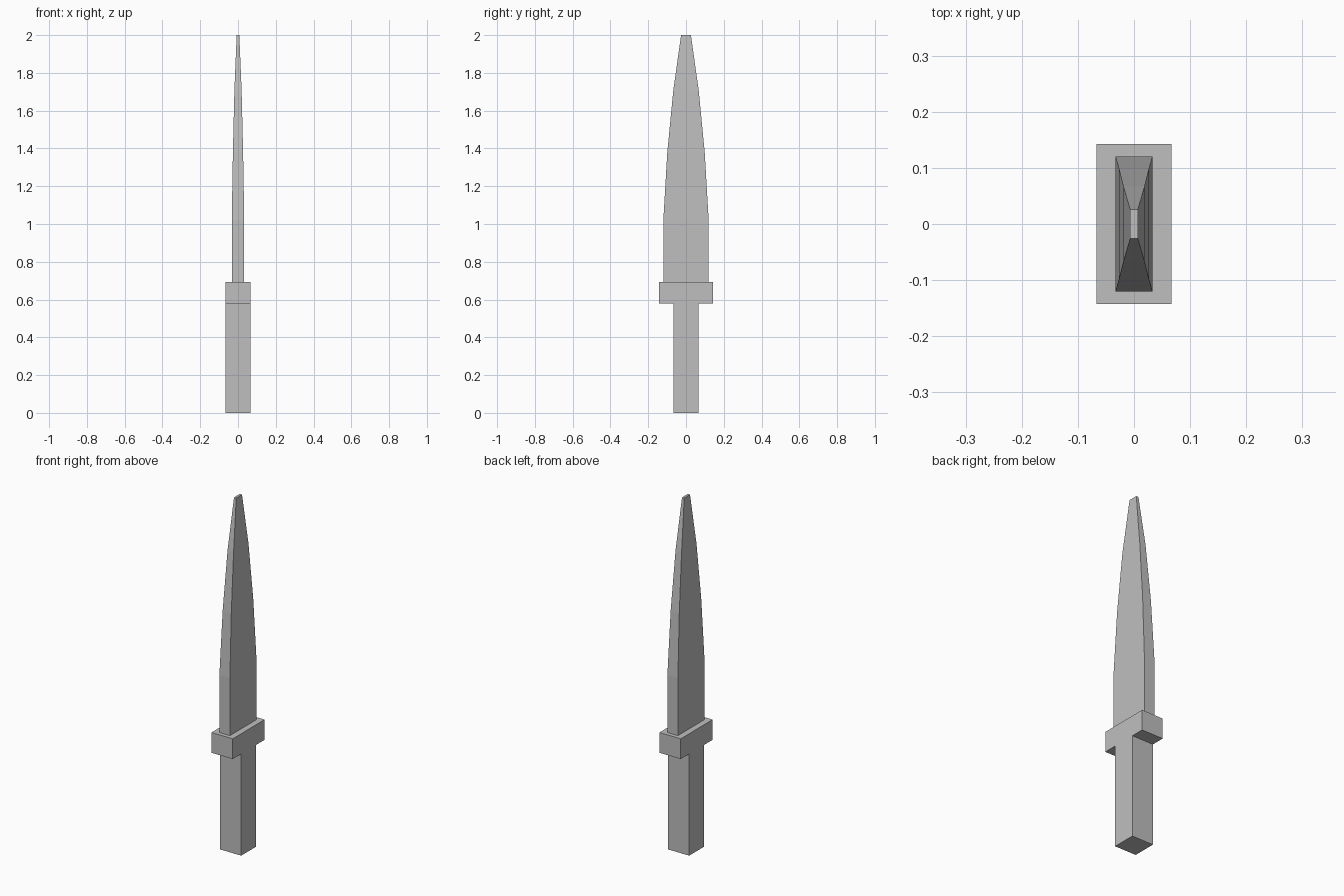
import bpy
import bmesh

cube = bpy.data.objects.get("Cube")
if cube:
    bpy.data.objects.remove(cube, do_unlink=True)

steel = bpy.data.materials.new("plain grey")
steel.use_nodes = True
grey = (0.52, 0.52, 0.52, 1)
steel.diffuse_color = grey
steel.node_tree.nodes["Principled BSDF"].inputs["Base Color"].default_value = grey


def loft(name, rings):
    """Flat-sided part through rectangular rings (half x, half y, z)."""
    bm = bmesh.new()
    loops = [[bm.verts.new((sx * hx, sy * hy, z))
              for sx, sy in ((-1, -1), (1, -1), (1, 1), (-1, 1))]
             for hx, hy, z in rings]
    for low, high in zip(loops, loops[1:]):
        for i in range(4):
            j = (i + 1) % 4
            bm.faces.new((low[i], low[j], high[j], high[i]))
    bm.faces.new(loops[0][::-1])
    bm.faces.new(loops[-1])
    mesh = bpy.data.meshes.new(name)
    bm.to_mesh(mesh)
    bm.free()
    mesh.materials.append(steel)
    obj = bpy.data.objects.new(name, mesh)
    bpy.context.collection.objects.link(obj)
    return obj


# Square grip
loft("handle", [(0.067, 0.067, 0), (0.067, 0.067, 0.58)])
# Wide crossguard
loft("guard", [(0.067, 0.143, 0.578), (0.067, 0.143, 0.693)])
# Blade, straight at first and then narrowing to a blunt tip
loft("blade", [(0.033, 0.12, 0.69), (0.033, 0.12, 1.02), (0.027, 0.099, 1.38),
               (0.019, 0.067, 1.71), (0.007, 0.026, 2.0)])
